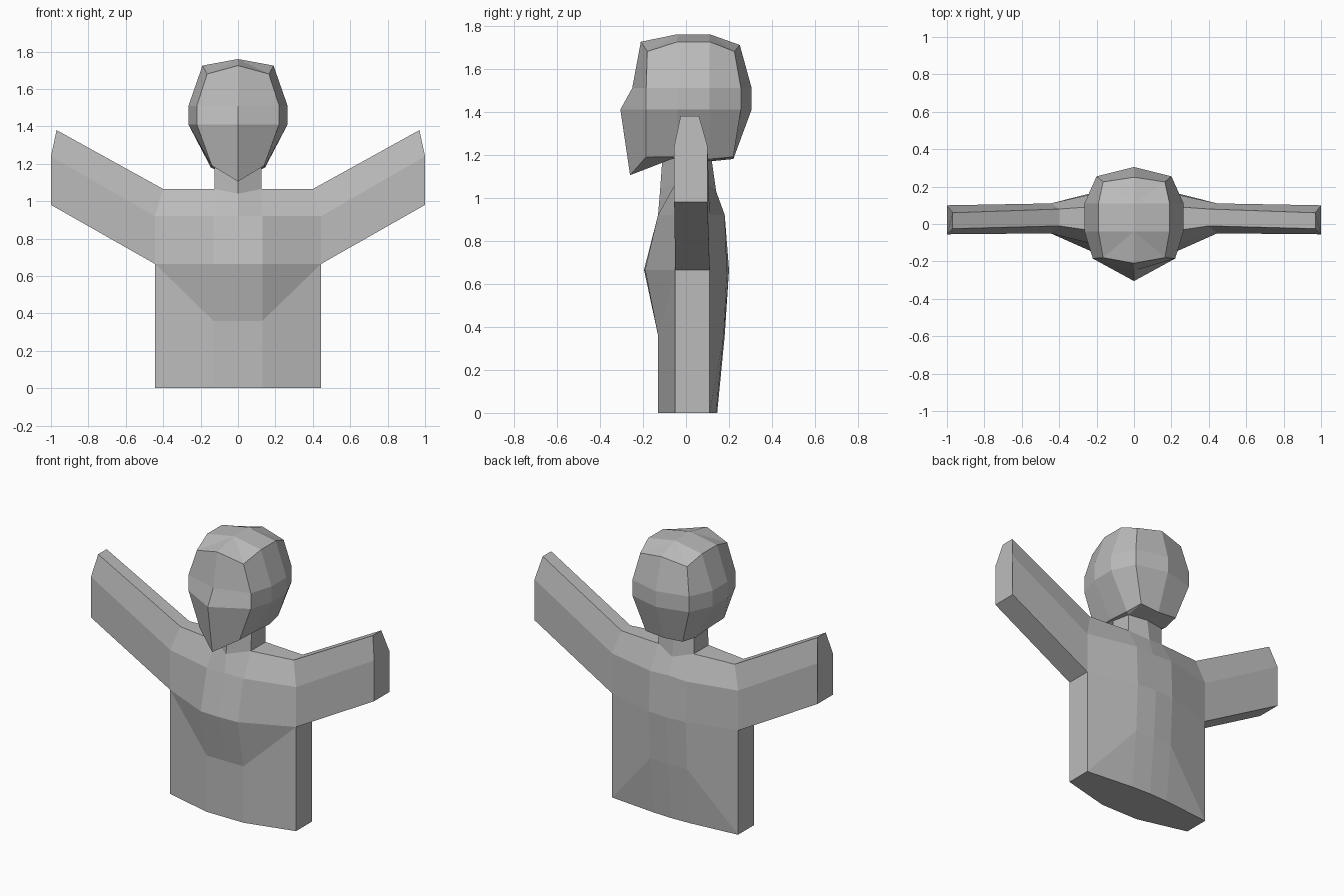
import bpy
import bmesh

cube = bpy.data.objects.get("Cube")
if cube:
    bpy.data.objects.remove(cube)

GREY = (0.5, 0.5, 0.5, 1)
clay = bpy.data.materials.new("plain grey")
clay.use_nodes = True
clay.diffuse_color = GREY
clay.node_tree.nodes["Principled BSDF"].inputs["Base Color"].default_value = GREY


def loft(name, rings, cap_first=False, cap_last=False, mirrored=True, skip=None):
    """Bridge rings of points; half rings run front to back and are mirrored in x."""
    bm = bmesh.new()
    loops = []
    for ring in rings:
        if mirrored:
            ring = ring + [(-x, y, z) for x, y, z in ring[::-1]]
        loops.append([bm.verts.new(p) for p in ring])
    count = len(loops[0])
    for a, b in zip(loops, loops[1:]):
        for i in range(count):
            j = (i + 1) % count
            bm.faces.new((a[i], a[j], b[j], b[i]))
    if cap_first:
        bm.faces.new(loops[0][::-1])
    if cap_last:
        bm.faces.new(loops[-1])
    bmesh.ops.remove_doubles(bm, verts=bm.verts, dist=0.0005)
    if skip:
        hidden = [f for f in bm.faces if all(skip(v.co) for v in f.verts)]
        bmesh.ops.delete(bm, geom=hidden, context="FACES")
    bmesh.ops.recalc_face_normals(bm, faces=bm.faces)
    mesh = bpy.data.meshes.new(name)
    bm.to_mesh(mesh)
    bm.free()
    mesh.materials.append(clay)
    obj = bpy.data.objects.new(name, mesh)
    bpy.context.collection.objects.link(obj)
    return obj


# Shared corner points of torso, arms and neck
hem_f, hem_b = (.445, -.05, 0), (.445, .11, 0)
pit_f, pit_b = (.445, -.05, .665), (.445, .11, .665)
mid_f, mid_b = (.445, -.05, .92), (.445, .11, .92)
top_f, top_b = (.4, -.01, 1.065), (.4, .08, 1.065)
base_f, base_b = (.125, -.05, 1.065), (.125, .1, 1.065)
throat, nape = (0, -.12, 1.04), (0, .14, 1.03)
jaw_f, jaw_b = (.125, -.04, 1.19), (.125, .1, 1.17)
under_chin, skull_base = (0, -.11, 1.18), (0, .12, 1.17)

# Torso, open at the armholes and the neck
loft("torso", [
    [(0, -.13, 0), (.13, -.13, 0), hem_f, hem_b, (.13, .14, 0), (0, .145, 0)],
    [(0, -.13, .36), (.13, -.13, .36), pit_f, hem_b, (.13, .175, .36), (0, .18, .36)],
    [(0, -.195, .665), (.13, -.19, .665), pit_f, pit_b, (.13, .19, .665), (0, .2, .665)],
    [(0, -.13, .92), (.13, -.13, .92), mid_f, mid_b, (.13, .18, .92), (0, .17, .92)],
    [throat, base_f, top_f, top_b, base_b, nape],
    [throat, base_f, base_f, base_b, base_b, nape],
], cap_first=True, skip=lambda p: abs(p.x) > .39 and p.z > .66)

# Neck
loft("neck", [[throat, base_f, base_b, nape],
              [under_chin, jaw_f, jaw_b, skull_base]])

# Raised arms
for side, sign in (("left", 1), ("right", -1)):
    shoulder = [pit_f, mid_f, top_f, top_b, mid_b, pit_b]
    tip = [(1, -.055, .98), (1, -.055, 1.24), (.97, -.025, 1.38),
           (.97, .06, 1.38), (1, .1, 1.24), (1, .1, .98)]
    loft(side + "_arm",
         [[(sign * x, y, z) for x, y, z in r] for r in (shoulder, tip)],
         cap_last=True, mirrored=False)


# Head: crown, brow, eye line, nose line, jaw, neck opening
def around(z, nose):
    return [(0, nose, z), (.22, -.185, z), (.265, -.04, z),
            (.265, .11, z), (.2, .255, z), (0, .305, z)]


crown_f, crown_b = (0, -.04, 1.76), (0, .11, 1.76)
loft("head", [
    [crown_f] * 3 + [crown_b] * 3,
    [(0, -.21, 1.725), (.165, -.18, 1.68), (.19, -.04, 1.725),
     (.19, .11, 1.725), (.165, .225, 1.68), (0, .25, 1.71)],
    around(1.51, -.25),
    around(1.41, -.305),
    [(0, -.26, 1.105), (.14, -.185, 1.19), (.145, -.04, 1.19),
     (.145, .11, 1.18), (.13, .22, 1.19), (0, .22, 1.18)],
    [under_chin, jaw_f, jaw_f, jaw_b, jaw_b, skull_base],
])
